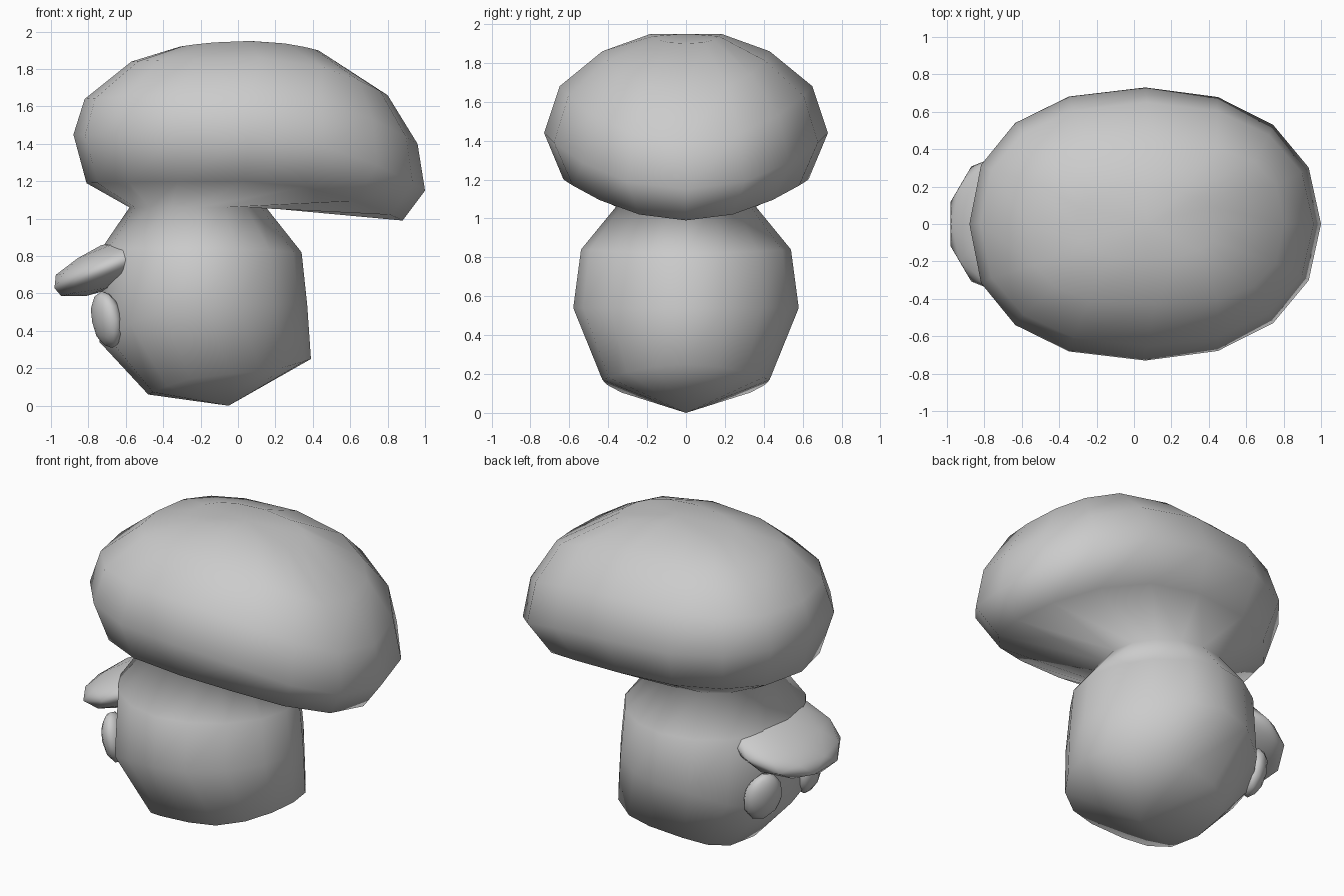
import bpy, bmesh
from math import sin, cos, tau, copysign

cube = bpy.data.objects.get("Cube")
if cube:
    bpy.data.objects.remove(cube)

grey = bpy.data.materials.new("light_grey")
grey.use_nodes = True
grey.diffuse_color = (0.6, 0.6, 0.6, 1)
grey.node_tree.nodes["Principled BSDF"].inputs["Base Color"].default_value = (0.6, 0.6, 0.6, 1)

SIDES = 16


def finish(bm, name):
    bmesh.ops.recalc_face_normals(bm, faces=bm.faces)
    for face in bm.faces:
        face.smooth = True
    mesh = bpy.data.meshes.new(name)
    bm.to_mesh(mesh)
    bm.free()
    mesh.materials.append(grey)
    obj = bpy.data.objects.new(name, mesh)
    bpy.context.collection.objects.link(obj)
    return obj


def ring(bm, left, right, half_depth, z, lift_left, lift_right, power_left, power_right):
    """Closed loop whose two ends can be raised, lowered, squared or pointed."""
    mid, half = (left + right) / 2, (right - left) / 2
    verts = []
    for i in range(SIDES):
        c, s = cos(tau * i / SIDES), sin(tau * i / SIDES)
        p = power_right if c > 0 else power_left
        x = copysign(abs(c) ** p, c)
        y = copysign(abs(s) ** p, s)
        lift = (lift_right if x > 0 else lift_left) * x * x
        verts.append(bm.verts.new((mid + half * x, half_depth * y, z + lift)))
    return verts


# Body and drooping cap: one skin lofted from the base to the crown
# left, right, half depth, height, left lift, right lift, left and right roundness
sections = [
    (-0.48, 0.39, 0.43, 0.17, -0.11, 0.08, 0.75, 1),
    (-0.74, 0.37, 0.58, 0.54, -0.20, 0.00, 1, 1.15),
    (-0.73, 0.34, 0.54, 0.84, 0.00, -0.02, 1, 1.1),
    (-0.58, 0.15, 0.36, 1.06, 0.00, 0.00, 1, 1),
    (-0.81, 0.88, 0.63, 1.20, -0.01, -0.21, 0.9, 1),
    (-0.88, 1.00, 0.73, 1.44, 0.01, -0.29, 0.87, 0.92),
    (-0.82, 0.96, 0.65, 1.68, -0.04, -0.28, 0.85, 0.9),
    (-0.57, 0.80, 0.43, 1.86, -0.02, -0.20, 0.7, 0.75),
    (-0.31, 0.43, 0.18, 1.95, -0.03, -0.05, 0.7, 0.7),
]
bm = bmesh.new()
rings = [ring(bm, *s) for s in sections]
for low, high in zip(rings, rings[1:]):
    for i in range(SIDES):
        j = (i + 1) % SIDES
        bm.faces.new((low[i], low[j], high[j], high[i]))
for loop, tip in ((rings[0], (-0.05, 0, 0)), (rings[-1], (0.07, 0, 1.95))):
    point = bm.verts.new(tip)
    for i in range(SIDES):
        bm.faces.new((loop[i], loop[(i + 1) % SIDES], point))
finish(bm, "body_and_cap")


def blob(name, location, scale, rotation):
    bm = bmesh.new()
    bmesh.ops.create_icosphere(bm, subdivisions=2, radius=1)
    obj = finish(bm, name)
    obj.location, obj.scale, obj.rotation_euler = location, scale, rotation


# Wide snout sloping down and away from the body
blob("snout", (-0.69, 0, 0.745), (0.33, 0.38, 0.12), (0, -0.38, 0))

# Flattened eyes under the snout
for side, name in ((1, "back_eye"), (-1, "front_eye")):
    blob(name, (-0.7, 0.23 * side, 0.46), (0.075, 0.125, 0.155), (0, -0.2, -0.4 * side))
